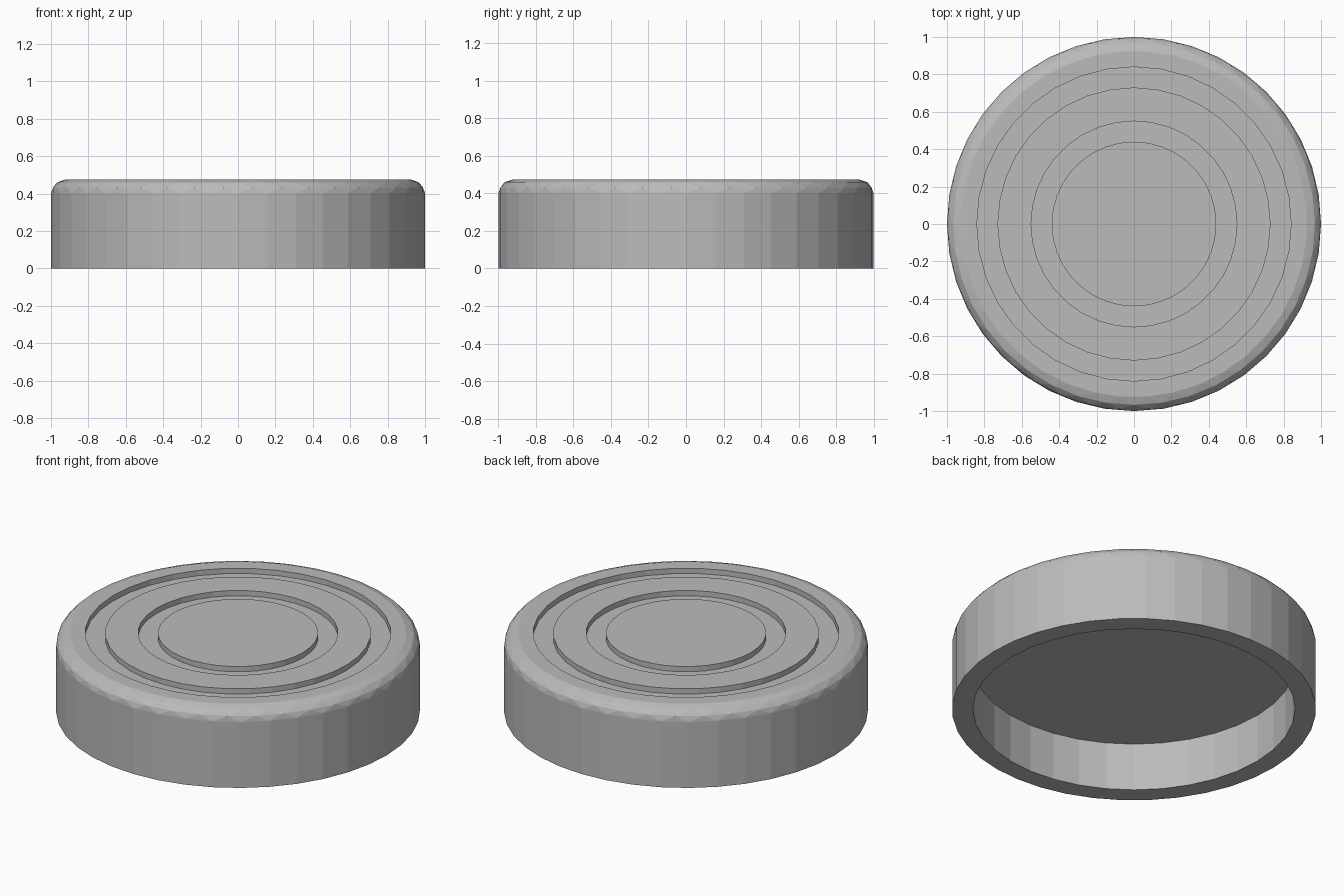
import bpy, bmesh, math

cube = bpy.data.objects.get("Cube")
if cube:
    bpy.data.objects.remove(cube, do_unlink=True)

# Plain grey material
grey = bpy.data.materials.new("matte grey")
grey.use_nodes = True
colour = (0.5, 0.5, 0.5, 1)
grey.diffuse_color = colour
grey.node_tree.nodes["Principled BSDF"].inputs["Base Color"].default_value = colour

OUTER, INNER = 40, 36
TOP, FLOOR, CEILING = 0.475, 0.443, 0.29

# Rings from the hollow underside, round the rim, to the centre of the top:
# radius, height, sides, turn in half sides
rings = [
    (0.885, CEILING, INNER, 0), (0.885, 0, INNER, 0),
    (1.0, 0, OUTER, 0), (1.0, 0.40, OUTER, 0),
    (0.992, 0.432, OUTER, 1), (0.967, 0.46, OUTER, 0), (0.925, TOP, OUTER, 1),
]
# Two shallow ring grooves
for wide, narrow in ((0.84, 0.73), (0.55, 0.44)):
    rings += [(wide, TOP, INNER, 0), (wide, FLOOR, INNER, 0),
              (narrow, FLOOR, INNER, 0), (narrow, TOP, INNER, 0)]

bm = bmesh.new()


def add_ring(radius, height, sides, turn):
    step = math.tau / sides
    verts = [bm.verts.new((radius * math.cos((i + turn / 2) * step),
                           radius * math.sin((i + turn / 2) * step), height))
             for i in range(sides)]
    return verts, [bm.edges.new((verts[i - 1], verts[i])) for i in range(sides)]


loops = [add_ring(*ring) for ring in rings]
for (_, low), (_, high) in zip(loops, loops[1:]):
    bmesh.ops.bridge_loops(bm, edges=low + high)

# Close the recess ceiling and the central disc
for verts, _ in (loops[0], loops[-1]):
    bm.faces.new(verts)

# Split the rounded edge into flat triangles
edge_faces = [f for f in bm.faces if 0.41 < f.calc_center_median().z < 0.474
              and f.calc_center_median().length > 0.95]
bmesh.ops.triangulate(bm, faces=edge_faces)
bmesh.ops.recalc_face_normals(bm, faces=bm.faces[:])

mesh = bpy.data.meshes.new("round_cap")
bm.to_mesh(mesh)
bm.free()
mesh.materials.append(grey)
cap = bpy.data.objects.new("round_cap", mesh)
bpy.context.collection.objects.link(cap)
